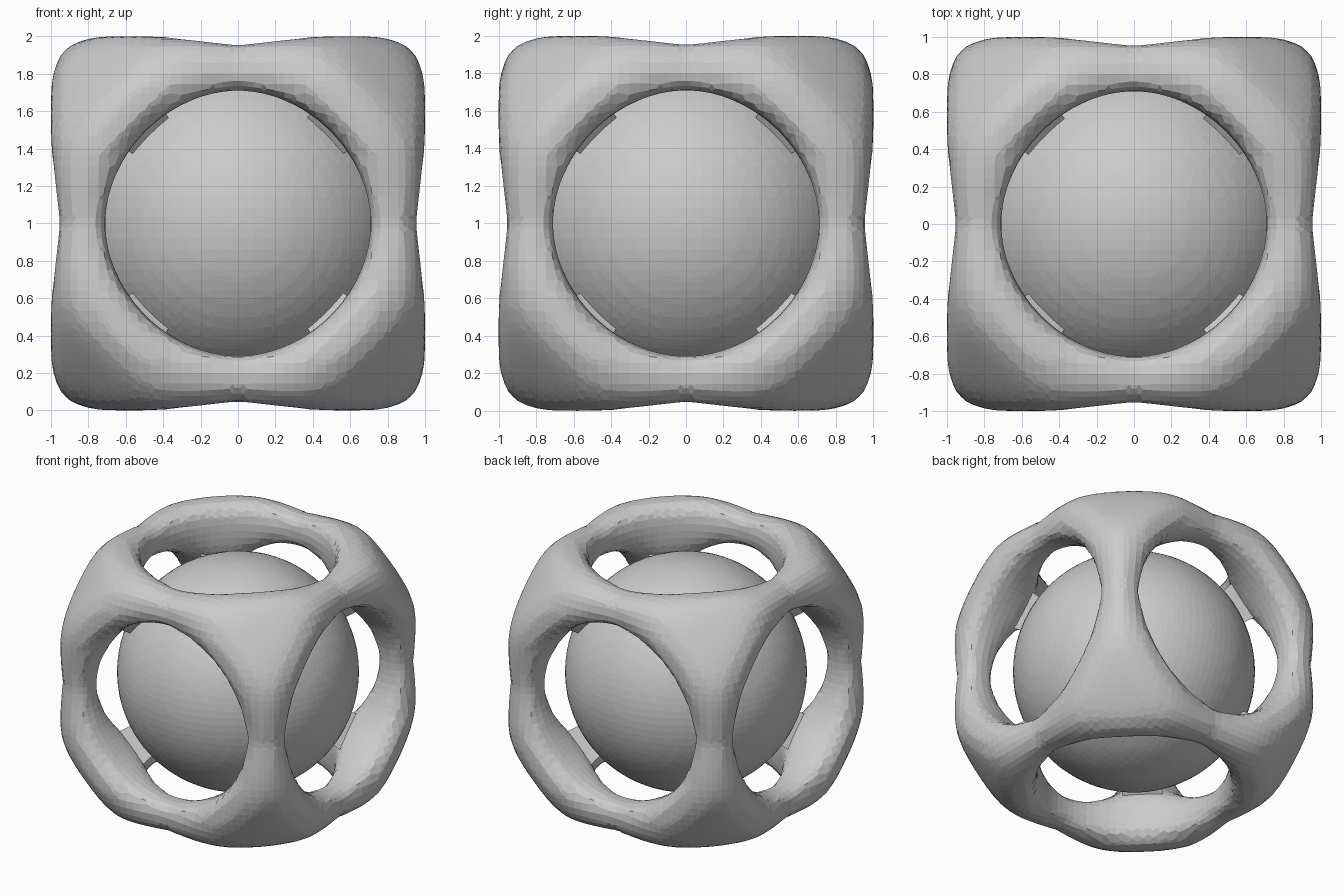
import bpy, bmesh, math
from itertools import product, permutations
from mathutils import Vector

cube = bpy.data.objects.get("Cube")
if cube:
    bpy.data.objects.remove(cube, do_unlink=True)

STEP, CELLS = 0.055, 40
LIFT = Vector((0, 0, 1))

grey = bpy.data.materials.new("light_grey")
grey.use_nodes = True
shade = (0.6, 0.6, 0.6, 1)
grey.diffuse_color = shade
grey.node_tree.nodes["Principled BSDF"].inputs["Base Color"].default_value = shade


def add_object(name, bm):
    bmesh.ops.recalc_face_normals(bm, faces=bm.faces)
    mesh = bpy.data.meshes.new(name)
    bm.to_mesh(mesh)
    bm.free()
    mesh.materials.append(grey)
    obj = bpy.data.objects.new(name, mesh)
    bpy.context.collection.objects.link(obj)
    return obj


def frame_field(p):
    """Rounded cube with three round tunnels; negative inside."""
    x, y, z = (abs(c) for c in p)
    blend = 0.06
    terms = [(x + y + z - 2.36) / math.sqrt(3)]          # flattened corners
    for a, b, c in ((x, y, z), (y, z, x), (z, x, y)):
        terms.append(0.69 - math.hypot(a, b))            # tunnel
        terms.append(c - 0.978 - 0.12 * a * b)           # outer face
        terms.append((a + b - 1.92) / math.sqrt(2))      # softened edge
    top = max(terms)
    return top + blend * math.log(sum(math.exp((t - top) / blend) for t in terms))


def ball_field(p):
    return p.length - 0.88


def surface(field):
    """Turn a field into a quad surface on a regular grid."""
    def point(i):
        return Vector([(k - CELLS / 2) * STEP for k in i])

    def shift(i, *axes):
        return tuple(k + axes.count(a) for a, k in enumerate(i))

    value = {i: field(point(i)) for i in product(range(CELLS + 1), repeat=3)}
    crossings, rings = {}, []
    for i, start in value.items():
        for axis in range(3):
            end = value.get(shift(i, axis))
            if end is None or (start < 0) == (end < 0):
                continue
            hit = point(i).lerp(point(shift(i, axis)), start / (start - end))
            u, v = (axis + 1) % 3, (axis + 2) % 3
            ring = []
            for du, dv in ((0, 0), (1, 0), (1, 1), (0, 1)):
                cell = list(i)
                cell[u] -= du
                cell[v] -= dv
                ring.append(tuple(cell))
                crossings.setdefault(tuple(cell), []).append(hit)
            rings.append(ring)
    bm = bmesh.new()
    verts = {c: bm.verts.new(sum(h, Vector()) / len(h)) for c, h in crossings.items()}
    for ring in rings:
        bm.faces.new([verts[c] for c in ring])
    return bm


# Outer frame, fitted to the full size
bm = surface(frame_field)
reach = max(abs(c) for v in bm.verts for c in v.co)
for v in bm.verts:
    v.co = v.co / reach + LIFT
add_object("outer_frame", bm)

# Inner ball
bm = surface(ball_field)
bmesh.ops.translate(bm, verts=bm.verts, vec=LIFT)
add_object("inner_ball", bm)

# Small three-sided necks joining the ball to each frame corner
corners = sorted(set(permutations((0.35, 0.53, 0.53))))
for n, signs in enumerate(product((-1, 1), repeat=3)):
    bm = bmesh.new()
    for scale in (1.0, 1.25):
        for corner in corners:
            bm.verts.new(Vector([s * c * scale for s, c in zip(signs, corner)]) + LIFT)
    bmesh.ops.convex_hull(bm, input=bm.verts)
    add_object(f"corner_neck_{n + 1}", bm)
